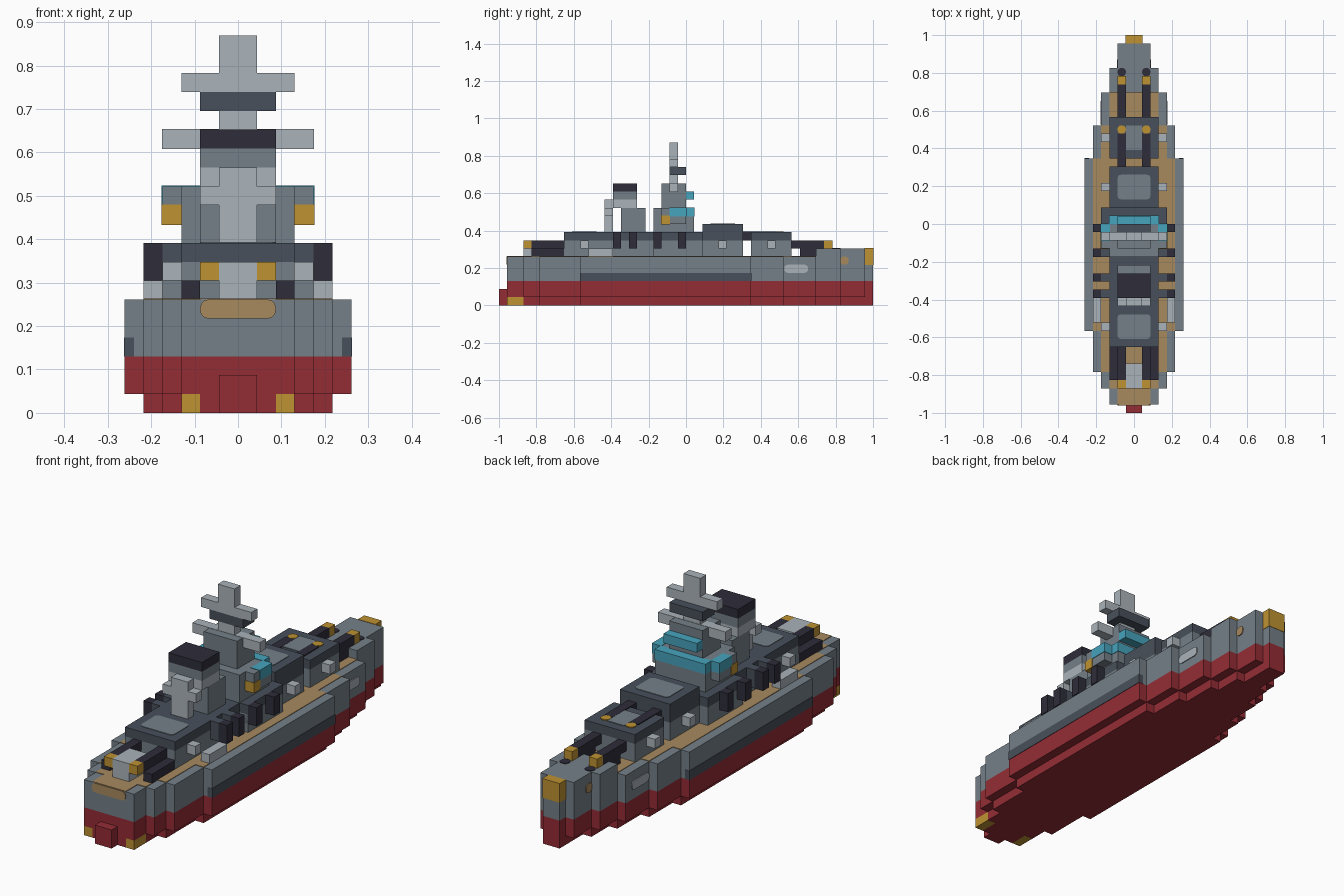
import bpy
import bmesh
from mathutils import Vector

U = 2 / 46  # one building block

if "Cube" in bpy.data.objects:
    bpy.data.objects.remove(bpy.data.objects["Cube"])


def material(name, rgb):
    lin = [((c / 255 + 0.055) / 1.055) ** 2.4 for c in rgb] + [1]
    m = bpy.data.materials.new(name)
    m.use_nodes = True
    m.diffuse_color = lin
    m.node_tree.nodes["Principled BSDF"].inputs["Base Color"].default_value = lin
    return m


RED = material("hull red", (148, 44, 53))
GREY = material("steel grey", (117, 128, 136))
LIGHT = material("pale grey", (170, 179, 186))
SLATE = material("slate", (72, 80, 91))
DARK = material("near black", (46, 45, 58))
GOLD = material("brass", (190, 146, 50))
TAN = material("deck tan", (168, 138, 95))
TEAL = material("window teal", (70, 163, 188))


def finish(name, bm, mat):
    bmesh.ops.recalc_face_normals(bm, faces=bm.faces)
    bmesh.ops.scale(bm, vec=(U, U, U), verts=bm.verts)
    me = bpy.data.meshes.new(name)
    bm.to_mesh(me)
    bm.free()
    me.materials.append(mat)
    ob = bpy.data.objects.new(name, me)
    bpy.context.collection.objects.link(ob)
    return ob


def box(name, mat, x, y, z, grow=0, rounded=None):
    """Box from ranges in blocks; rounded is the axis whose edges are rounded."""
    bm = bmesh.new()
    bmesh.ops.create_cube(bm, size=1)
    lo = Vector((x[0], y[0], z[0])) - Vector((grow,) * 3)
    hi = Vector((x[1], y[1], z[1])) + Vector((grow,) * 3)
    for v in bm.verts:
        v.co = [(a + b) / 2 + c * (b - a) for a, b, c in zip(lo, hi, v.co)]
    if rounded is not None:
        edges = [e for e in bm.edges
                 if abs((e.verts[0].co - e.verts[1].co).normalized()[rounded]) > 0.9]
        bmesh.ops.bevel(bm, geom=edges, offset=0.4, segments=3, profile=0.5, affect="EDGES")
    return finish(name, bm, mat)


def mid(name, mat, w, y, z, **kw):
    return box(name, mat, (-w, w), y, z, **kw)


def pair(name, mat, x, y, z, **kw):
    box("left_" + name, mat, x, y, z, **kw)
    box("right_" + name, mat, (-x[1], -x[0]), y, z, **kw)


# Stepped hull plan: half width and the stations where it holds
PLAN = [(3, -22, -20), (4, -20, -18), (5, -18, -13), (6, -13, 8),
        (5, 8, 12), (4, 12, 16), (3, 16, 19), (2, 19, 22), (1, 22, 23)]


def stepped(name, mat, z0, z1, inset=0, start=-22, stop=23):
    side = []
    for w, a, b in PLAN:
        if a >= start and b <= stop:
            w = max(1, w - inset)
            if side and side[-1][0] == w:
                side[-1] = (w, b)
            else:
                side += [(w, a), (w, b)]
    outline = side + [(-w, y) for w, y in reversed(side)]
    bm = bmesh.new()
    face = bm.faces.new([bm.verts.new((x, y, z0)) for x, y in outline])
    top = bmesh.ops.extrude_face_region(bm, geom=[face])["geom"]
    bmesh.ops.translate(bm, vec=(0, 0, z1 - z0),
                        verts=[g for g in top if isinstance(g, bmesh.types.BMVert)])
    finish(name, bm, mat)


# Hull
stepped("keel", RED, 0, 1, inset=1)
stepped("lower_hull", RED, 1, 3)
stepped("upper_hull", GREY, 3, 6)
stepped("deck_planking", TAN, 6, 6.06, inset=1, stop=16)
stepped("forecastle", GREY, 6, 7, start=16)
pair("armour_belt", SLATE, (5.5, 6.05), (-13.03, 8.03), (3, 4))
mid("rudder", RED, 1, (-23, -22), (0, 2))
pair("propeller", GOLD, (2, 3), (-22, -20), (0, 1))
mid("bow_crest", GOLD, 1, (22, 23), (5, 7), grow=0.04)
mid("stern_panel", TAN, 2, (-22.08, -22), (5, 6), rounded=1)
pair("anchor_plate", LIGHT, (4, 4.1), (12.1, 15), (4, 5), rounded=0)
pair("hawse_plate", TAN, (2, 2.1), (19, 20), (5, 6), rounded=0)

# Forward turrets
mid("fore_turret_base", GREY, 3, (8, 13), (6, 8))
mid("fore_turret_roof", SLATE, 3, (8, 13), (8, 9))
mid("fore_roof_panel", GREY, 1, (9, 12), (9, 9.08))
pair("fore_barrel", DARK, (1, 2), (13, 17), (7, 8))
pair("fore_barrel_cradle", DARK, (1, 2), (14, 16), (6, 7))
pair("fore_muzzle", GOLD, (1, 2), (17, 18), (7, 8))
pair("fore_muzzle_mark", DARK, (1, 2), (18, 19), (7, 7.06), rounded=2)
mid("upper_turret_base", GREY, 3, (2, 7), (6, 8))
mid("upper_turret_roof", SLATE, 3, (2, 7), (8, 10))
mid("upper_roof_panel", GREY, 2, (3, 6), (10, 10.06), rounded=2)
pair("upper_barrel", DARK, (1, 2), (7, 11), (8, 9.1))
pair("upper_muzzle", GOLD, (1, 2), (11, 12), (8.9, 9.1), rounded=2)

# Aft turret
mid("aft_turret_base", GREY, 3, (-15, -10), (6, 8))
mid("aft_turret_roof", SLATE, 3, (-15, -10), (8, 9))
mid("aft_roof_panel", GREY, 2, (-14, -11), (9, 9.06), rounded=2)
pair("aft_barrel", DARK, (1, 2), (-19, -15), (7, 8))
pair("aft_outer_barrel", DARK, (2, 3), (-19, -15), (6, 7))
pair("aft_muzzle", GOLD, (1, 2), (-20, -19), (7, 8))
mid("aft_hatch", LIGHT, 1, (-20, -17), (6, 8))

# Deckhouse
mid("aft_house", GREY, 3, (-10, -4), (6, 8))
mid("aft_house_roof", SLATE, 3, (-10, -4), (8, 9))
mid("bridge_house", GREY, 4, (-4, 2), (6, 8))
mid("bridge_house_roof", SLATE, 4, (-4, 2), (8, 9))

# Side guns and lockers
for y in (-9, -7, -4, -1):
    pair("side_gun", DARK, (4, 5), (y, y + 1), (7, 9))
    pair("side_gun_mount", SLATE, (3, 4), (y, y + 1), (7, 9))
for y in (-13, 4, 10):
    pair("light_gun", LIGHT, (3, 4), (y, y + 1), (7, 8))
pair("boat_locker", LIGHT, (4, 5), (-12, -9), (6, 7))

# Funnel and aft mast
mid("funnel_base", GREY, 2, (-8, -5), (9, 12))
mid("funnel_collar", LIGHT, 2, (-9, -6), (12, 13))
mid("funnel_stack", GREY, 2, (-9, -6), (13, 14))
mid("funnel_cap", DARK, 2, (-9, -6), (14, 15))
mid("aft_mast", LIGHT, 1, (-10, -9), (9, 13))
mid("aft_mast_arms", LIGHT, 2, (-10, -9), (11, 12))

# Bridge
mid("bridge", GREY, 3, (-4, 1), (9, 12))
pair("bridge_wing", GREY, (3, 4), (-3, 0), (10, 12))
pair("wing_window", TEAL, (3, 4), (-2, 0), (11, 12), grow=0.05)
pair("wing_lamp", GOLD, (3, 4), (-3, -2), (10, 11), grow=0.05)
mid("bridge_window", TEAL, 3, (0, 1), (11, 12), grow=0.05)
mid("bridge_tower", GREY, 2, (-3, 0), (12, 15))
mid("tower_window", TEAL, 2, (0, 1), (13, 14))

# Main mast
mid("lower_yard", LIGHT, 4, (-2, -1), (14, 15), grow=0.03)
mid("mast_foot", LIGHT, 1, (-2, -1), (15, 16))
mid("lookout", SLATE, 2, (-2, 0), (16, 17))
mid("upper_yard", LIGHT, 3, (-2, -1), (17, 18))
mid("mast_top", LIGHT, 1, (-2, -1), (18, 20))
